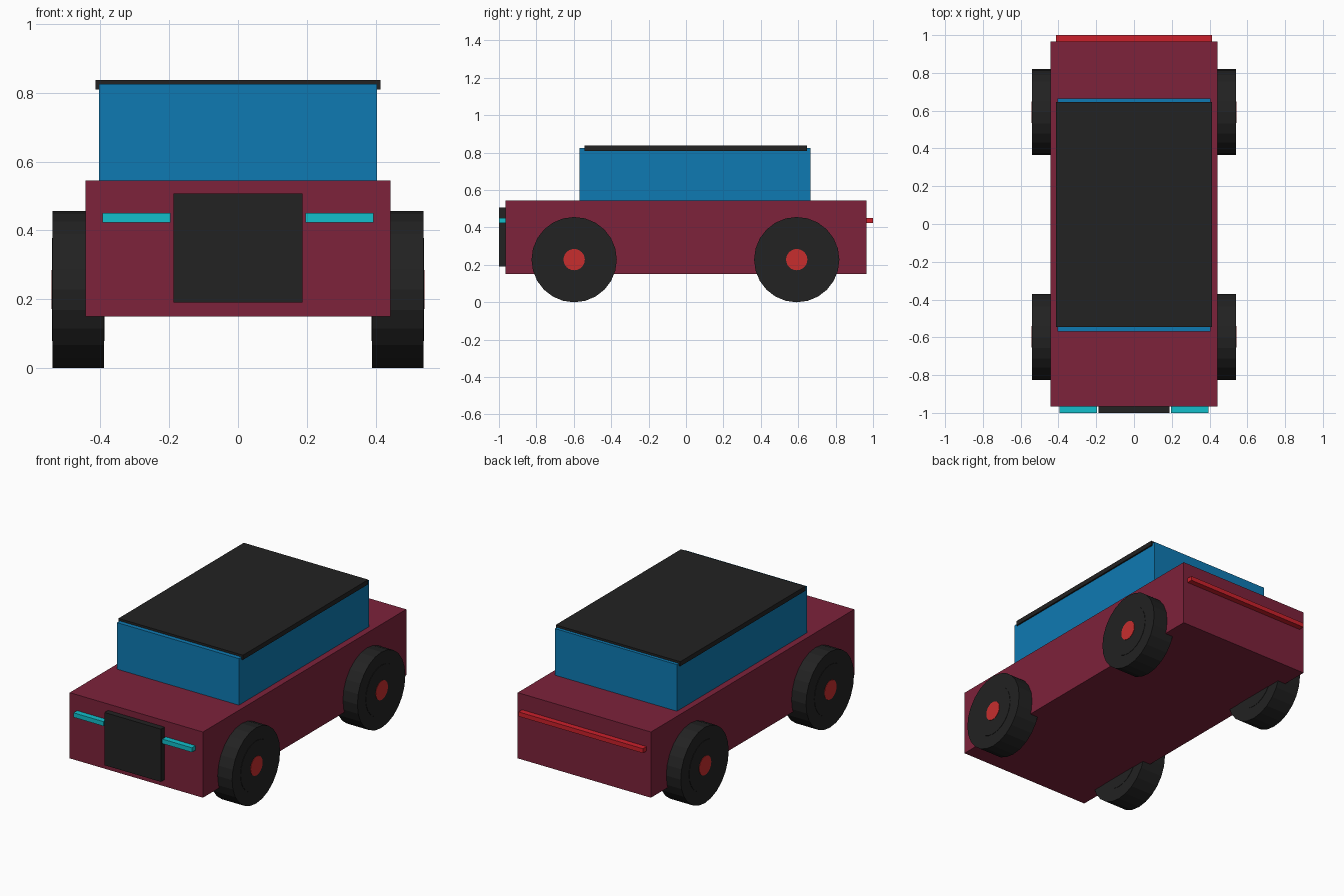
import bpy
import math

cube = bpy.data.objects.get("Cube")
if cube:
    bpy.data.objects.remove(cube, do_unlink=True)


def material(name, r, g, b):
    m = bpy.data.materials.new(name)
    m.use_nodes = True
    m.diffuse_color = (r, g, b, 1)
    m.node_tree.nodes["Principled BSDF"].inputs["Base Color"].default_value = (r, g, b, 1)
    return m


maroon = material("maroon paint", 0.205, 0.016, 0.043)
blue = material("blue glass", 0.0045, 0.195, 0.45)
black = material("black rubber", 0.016, 0.016, 0.016)
cyan = material("cyan light", 0.006, 0.52, 0.6)
red = material("red light", 0.6, 0.0145, 0.024)
hub_red = material("hub red", 0.57, 0.027, 0.027)


def finish(name, mat):
    ob = bpy.context.object
    ob.name = ob.data.name = name
    ob.data.materials.append(mat)
    return ob


def box(name, mat, x, y, z):
    """Box from its (low, high) range on each axis."""
    spans = (x, y, z)
    bpy.ops.mesh.primitive_cube_add(size=1, location=[(a + b) / 2 for a, b in spans])
    ob = finish(name, mat)
    ob.scale = [b - a for a, b in spans]
    bpy.ops.object.transform_apply(location=False, rotation=False, scale=True)


def disc(name, mat, radius, x, y, z):
    """Cylinder lying along x, between the two ends in x."""
    bpy.ops.mesh.primitive_cylinder_add(
        vertices=24, radius=radius, depth=abs(x[1] - x[0]),
        location=(sum(x) / 2, y, z), rotation=(0, math.pi / 2, 0))
    finish(name, mat)


# Body, cabin and roof
box("body", maroon, (-0.443, 0.443), (-0.966, 0.966), (0.15, 0.545))
box("cabin", blue, (-0.405, 0.405), (-0.57, 0.665), (0.545, 0.825))
box("roof", black, (-0.414, 0.414), (-0.544, 0.646), (0.81, 0.838))

# Grille and lights
box("grille", black, (-0.188, 0.188), (-1, -0.966), (0.19, 0.507))
box("headlight_left", cyan, (0.196, 0.394), (-1, -0.966), (0.423, 0.45))
box("headlight_right", cyan, (-0.394, -0.196), (-1, -0.966), (0.423, 0.45))
box("tail_light", red, (-0.414, 0.414), (0.966, 1), (0.423, 0.45))

# Wheels: tyre, raised sidewall disc and hub
for end, y in (("front", -0.598), ("rear", 0.592)):
    for side, s in (("left", 1), ("right", -1)):
        tag = f"{end}_{side}"
        disc("tyre_" + tag, black, 0.228, (s * 0.39, s * 0.539), y, 0.228)
        disc("sidewall_" + tag, black, 0.15, (s * 0.388, s * 0.541), y, 0.228)
        disc("hub_" + tag, hub_red, 0.057, (s * 0.48, s * 0.543), y, 0.228)
